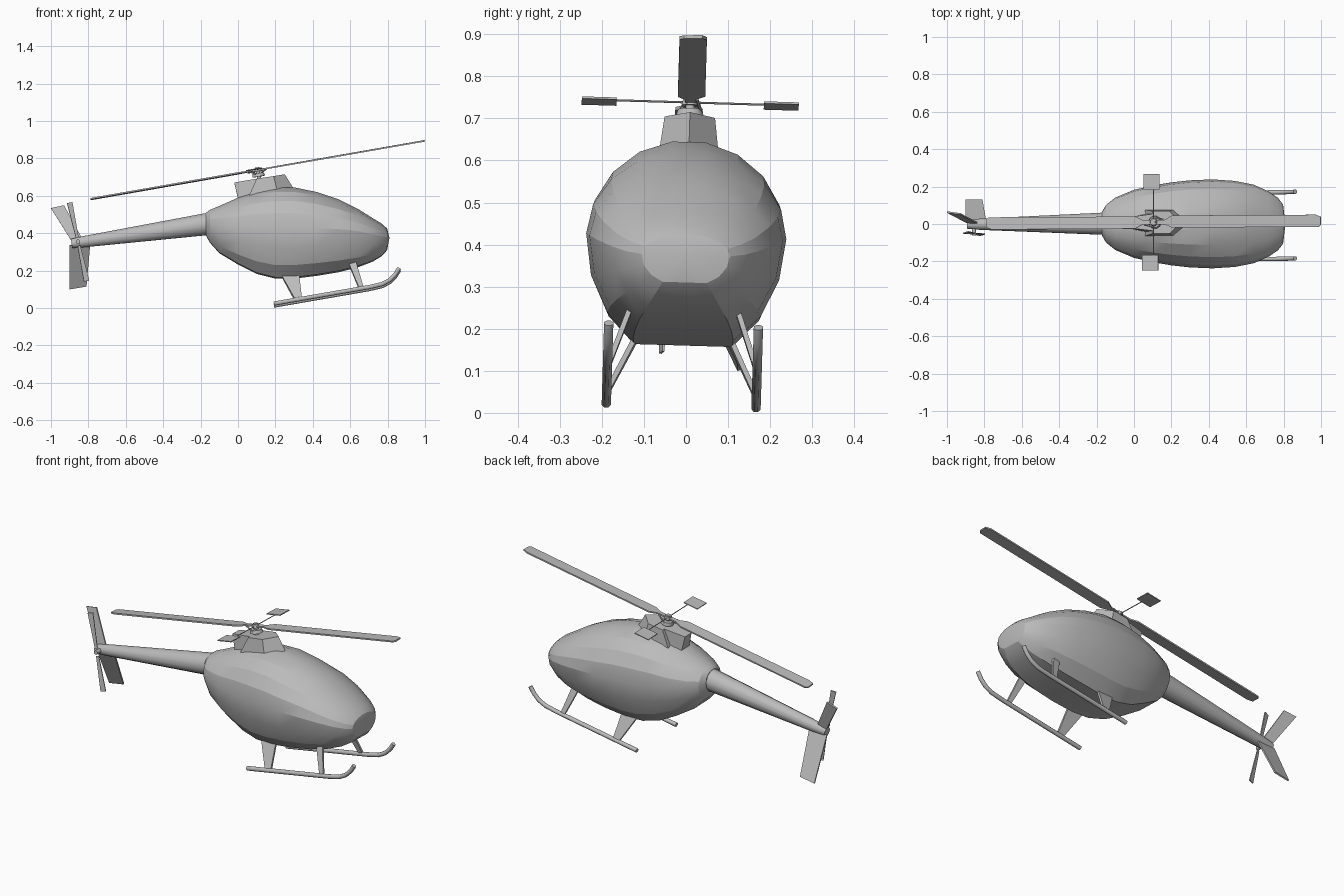
import bpy, bmesh, math
from mathutils import Matrix, Vector

cube = bpy.data.objects.get("Cube")
if cube:
    bpy.data.objects.remove(cube, do_unlink=True)

grey = bpy.data.materials.new("light_grey")
grey.use_nodes = True
grey.diffuse_color = (0.5, 0.5, 0.5, 1)
grey.node_tree.nodes["Principled BSDF"].inputs["Base Color"].default_value = (0.5, 0.5, 0.5, 1)

# The whole aircraft banks slightly and is pitched nose-up
BANK = Matrix.Translation((0, 0, 0.4)) @ Matrix.Rotation(-0.03, 4, 'X') @ Matrix.Translation((0, 0, -0.4))
PITCH = math.radians(9.9)
HUB = Vector((0.105, 0, 0.738))
TILT = Matrix.Translation(HUB) @ Matrix.Rotation(-PITCH, 4, 'Y')


def finish(name, bm, angle=20):
    bmesh.ops.recalc_face_normals(bm, faces=bm.faces)
    bm.transform(BANK)
    mesh = bpy.data.meshes.new(name)
    bm.to_mesh(mesh)
    bm.free()
    mesh.materials.append(grey)
    ob = bpy.data.objects.new(name, mesh)
    bpy.context.collection.objects.link(ob)
    bpy.ops.object.select_all(action='DESELECT')
    ob.select_set(True)
    bpy.context.view_layer.objects.active = ob
    bpy.ops.object.shade_smooth_by_angle(angle=math.radians(angle))
    return ob


def loft(name, rings, tip=None, angle=20):
    """Skin a list of rings; close the ends, optionally with a point."""
    bm = bmesh.new()
    loops = [[bm.verts.new(p) for p in ring] for ring in rings]
    n = len(loops[0])
    for a, b in zip(loops, loops[1:]):
        for i in range(n):
            j = (i + 1) % n
            bm.faces.new((a[i], a[j], b[j], b[i]))
    bm.faces.new(loops[0])
    if tip:
        t = bm.verts.new(tip)
        for i in range(n):
            bm.faces.new((loops[-1][i], loops[-1][(i + 1) % n], t))
    else:
        bm.faces.new(loops[-1])
    return finish(name, bm, angle)


def tube(name, path, radii, sides=8, angle=50):
    pts = [Vector(p) for p in path]
    rings = []
    for i, p in enumerate(pts):
        tangent = pts[min(i + 1, len(pts) - 1)] - pts[max(i - 1, 0)]
        q = tangent.to_track_quat('Z', 'Y')
        ring = []
        for k in range(sides):
            a = math.tau * (k + 0.5) / sides
            ring.append(p + q @ Vector((math.cos(a), math.sin(a), 0)) * radii[i])
        rings.append(ring)
    return loft(name, rings, angle=angle)


def plate(name, pts, thick):
    """A flat polygon thickened evenly to both sides."""
    pts = [Vector(p) for p in pts]
    n = (pts[1] - pts[0]).cross(pts[2] - pts[0]).normalized() * thick / 2
    return loft(name, [[p - n for p in pts], [p + n for p in pts]])


# Fuselage stations: x, half width, top, middle, bottom
stations = [
    (-0.17, 0.065, 0.51, 0.45, 0.385), (-0.15, 0.10, 0.525, 0.445, 0.35),
    (-0.10, 0.14, 0.545, 0.44, 0.295), (0.0, 0.182, 0.59, 0.43, 0.235),
    (0.1, 0.205, 0.625, 0.43, 0.185), (0.2, 0.222, 0.645, 0.425, 0.16),
    (0.3, 0.233, 0.645, 0.425, 0.16), (0.42, 0.238, 0.62, 0.42, 0.175),
    (0.54, 0.23, 0.58, 0.415, 0.195), (0.64, 0.21, 0.53, 0.405, 0.22),
    (0.72, 0.175, 0.48, 0.39, 0.25), (0.77, 0.14, 0.45, 0.38, 0.28),
    (0.797, 0.105, 0.425, 0.375, 0.31)]
rings = []
for x, w, top, mid, bottom in stations:
    ring = []
    for k in range(18):
        a = math.tau * (k + 0.5) / 18
        s = math.cos(a)
        z = mid + (top - mid) * s * 1.01 if s > 0 else max(bottom, mid + 1.18 * (mid - bottom) * s)
        ring.append((x, w * math.sin(a), z))
    rings.append(ring)
loft("fuselage", rings, tip=(0.81, 0, 0.375), angle=19)

# Tail boom
tube("tail_boom", [(-0.14, 0, 0.452), (-0.82, 0, 0.355), (-0.89, 0, 0.345)],
     [0.062, 0.031, 0.025], 12)

# Tail fins, splayed to one side
plate("upper_fin", [(-0.885, 0.005, 0.35), (-0.835, 0.005, 0.375),
                    (-0.93, 0.05, 0.55), (-1.0, 0.06, 0.535)], 0.008)
plate("lower_fin", [(-0.90, 0.015, 0.335), (-0.79, 0.015, 0.345),
                    (-0.81, 0.135, 0.12), (-0.90, 0.135, 0.105)], 0.008)

# Tail rotor
tail_hub = Vector((-0.855, -0.05, 0.352))
tube("tail_rotor_shaft", [(-0.855, 0, 0.352), tail_hub - Vector((0, 0.01, 0))], [0.012, 0.012])
along = Vector((-0.045, 0, 0.21))
across = Vector((0.014, 0.004, 0.003))
for name, s in (("upper", 1), ("lower", -1)):
    tip = tail_hub + along * s
    root = tail_hub + along * s * 0.1
    plate(name + "_tail_blade", [root - across * 0.5, root + across * 0.5,
                                 tip + across, tip - across], 0.006)

# Engine cowl with a pointed front, and the small housing behind it
base = [(0.06, -0.07, 0.60), (0.06, 0.07, 0.60), (0.21, 0.07, 0.625), (0.30, 0, 0.635), (0.21, -0.07, 0.625)]
crown = [(0.10, -0.06, 0.69), (0.10, 0.06, 0.69), (0.19, 0.06, 0.703), (0.25, 0, 0.715), (0.19, -0.06, 0.703)]
loft("engine_cowl", [base, crown])
loft("rear_cowl", [
    [(0.0, -0.035, 0.585), (0.0, 0.035, 0.585), (0.08, 0.05, 0.60), (0.08, -0.05, 0.60)],
    [(-0.02, -0.03, 0.67), (-0.02, 0.03, 0.67), (0.10, 0.045, 0.69), (0.10, -0.045, 0.69)]])

# Rotor mast, swash plate and hub
up = Vector((-math.sin(PITCH), 0, math.cos(PITCH)))
tube("rotor_mast", [HUB - up * 0.09, HUB + up * 0.014], [0.012, 0.012])
tube("swash_plate", [HUB - up * 0.036, HUB - up * 0.018], [0.035, 0.03], 10)
tube("rotor_head", [HUB - up * 0.008, HUB + up * 0.01], [0.022, 0.018], 8)
for s in (-1, 1):
    tube("pitch_link", [HUB - up * 0.026 + Vector((0, 0.028 * s, 0)),
                        HUB + Vector((0.05 * s, 0.015 * s, 0.05 * s * math.tan(PITCH)))], [0.004, 0.004], 6)

# Main rotor blades and stabilizer paddles, laid out in the rotor plane
for name, s in (("front", 1), ("rear", -1)):
    outline = [(0, -0.012), (0.06, -0.012), (0.10, -0.03), (0.895, -0.03),
               (0.907, -0.02), (0.907, 0.024), (0.88, 0.035), (0.10, 0.035), (0.06, 0.012), (0, 0.012)]
    plate(name + "_rotor_blade", [TILT @ Vector((x * s, y * s, y * 0.04)) for x, y in outline], 0.008)
    outline = [(-0.047 + 0.015 * s, 0.175), (0.04 + 0.015 * s, 0.175),
               (0.04 + 0.015 * s, 0.258), (-0.047 + 0.015 * s, 0.258)]
    plate(name + "_paddle", [TILT @ Vector((x * s * -1, y * s, 0)) for x, y in outline], 0.005)
tube("stabilizer_bar", [HUB - Vector((0, 0.2, 0)), HUB + Vector((0, 0.2, 0))], [0.0025, 0.0025], 6)

# Landing gear on both sides
for side, s in (("left", 1), ("right", -1)):
    y = 0.178 * s
    tube(side + "_skid", [(0.192, y, 0.018), (0.70, y, 0.106), (0.77, y, 0.122),
                          (0.81, y, 0.143), (0.84, y, 0.173), (0.862, y, 0.208)], [0.012] * 6)
    plate(side + "_rear_strut", [(0.225, 0.105 * s, 0.185), (0.325, 0.105 * s, 0.195),
                                 (0.342, y, 0.046), (0.305, y, 0.04)], 0.012)
    plate(side + "_front_strut", [(0.59, 0.128 * s, 0.24), (0.63, 0.128 * s, 0.247),
                                  (0.672, y, 0.105), (0.648, y, 0.10)], 0.012)
